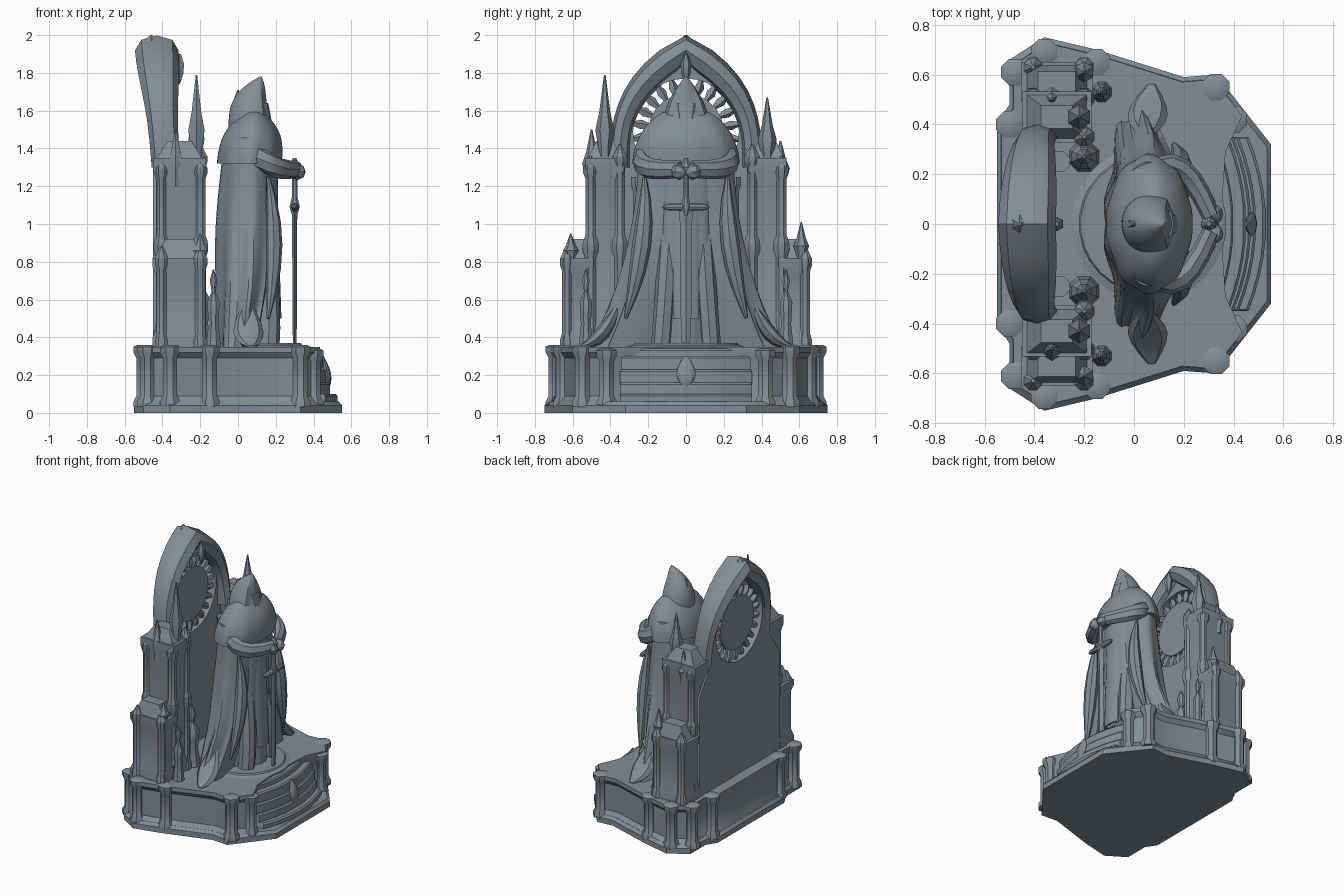
import bpy, bmesh, math
from math import sin, cos, pi, tau
from mathutils import Vector

if "Cube" in bpy.data.objects:
    bpy.data.objects.remove(bpy.data.objects["Cube"])

stone = bpy.data.materials.new("slate_grey_stone")
stone.use_nodes = True
stone.diffuse_color = (.22, .27, .31, 1)
stone.node_tree.nodes["Principled BSDF"].inputs["Base Color"].default_value = stone.diffuse_color
parts = []
X, Z = Vector((1, 0, 0)), Vector((0, 0, 1))
FLOOR = .35      # top of the plinth
SPRING = 1.3     # where the arch starts to curve
RISE = .62
SPAN = .35
TOWER_X = -.31
SWORD_X = .3


def loft(name, rings):
    """Skin a stack of equal-length rings and cap both ends."""
    bm = bmesh.new()
    rows = [[bm.verts.new(point) for point in ring] for ring in rings]
    count = len(rows[0])
    for lower, upper in zip(rows, rows[1:]):
        for i in range(count):
            j = (i + 1) % count
            bm.faces.new((lower[i], lower[j], upper[j], upper[i]))
    bm.faces.new(rows[0][::-1])
    bm.faces.new(rows[-1])
    bmesh.ops.recalc_face_normals(bm, faces=bm.faces)
    mesh = bpy.data.meshes.new(name)
    bm.to_mesh(mesh)
    bm.free()
    mesh.materials.append(stone)
    ob = bpy.data.objects.new(name, mesh)
    bpy.context.collection.objects.link(ob)
    parts.append(ob)
    return ob


def even(low, high, *scales):
    """Profile of evenly spaced heights, one for each scale."""
    step = (high - low) / (len(scales) - 1)
    return [(low + step * i, scale) for i, scale in enumerate(scales)]


def moulding(low, high, band, flare=1.4):
    """Profile with a flared foot and a flared cap."""
    return [(low, flare), (low + band, flare), (low + band * 2, 1),
            (high - band * 2, 1), (high - band, flare), (high, flare)]


def stack(name, x, y, half_x, half_y, profile, sides=8):
    """Upright post or block whose flat sides lie at the half sizes."""
    reach = 1 / cos(pi / sides)
    corners = [pi / sides + tau * i / sides for i in range(sides)]
    return loft(name, [[(x + half_x * scale * reach * cos(a), y + half_y * scale * reach * sin(a), z)
                        for a in corners] for z, scale in profile])


def post(name, x, y, radius, profile, sides=8):
    return stack(name, x, y, radius, radius, profile, sides)


def slab(name, half, profile, size=1):
    """Stack a left-right symmetric outline."""
    outline = half + [(x, -y) for x, y in reversed(half)]
    return loft(name, [[(x * size * scale, y * size * scale, z) for x, y in outline]
                       for z, scale in profile])


def even_taper(t):
    return 1


def spindle(t):
    return .2 + .8 * sin(pi * t)


def pointed(t):
    return 1 - .8 * t


def slim(t):
    return 1 - .4 * t


def tube(name, path, width, depth, axis=X, taper=even_taper, sides=8):
    """Sweep an oval along a path, with its depth along the axis."""
    path = [Vector(point) for point in path]
    last = len(path) - 1
    rings = []
    for i, point in enumerate(path):
        tangent = path[min(i + 1, last)] - path[max(i - 1, 0)]
        across = tangent.cross(axis).normalized() * width * taper(i / last)
        along = axis * depth * taper(i / last)
        rings.append([point + across * cos(tau * k / sides) + along * sin(tau * k / sides)
                      for k in range(sides)])
    return loft(name, rings)


def bend(start, middle, end, steps=6):
    """Smooth path pulled towards the middle point."""
    start, middle, end = Vector(start), Vector(middle), Vector(end)
    return [start.lerp(middle, t / steps).lerp(middle.lerp(end, t / steps), t / steps)
            for t in range(steps + 1)]


# Base: wide foot, then a plinth with moulded foot and cornice
back = [(.33, .6), (.2, .59), (-.15, .7), (-.36, .75), (-.5, .66), (-.5, .48), (-.55, .4), (-.55, .15)]
slab("base_foot", [(.55, .1), (.55, .32), (.44, .46)] + back, [(0, 1), (.04, 1), (.06, .97)])
slab("plinth", [(.37, .15), (.38, .3), (.45, .45)] + back, moulding(.03, FLOOR, .03, 1.04), .93)
for side in (1, -1):
    for x, y, high in [(.33, .55, FLOOR), (.4, .42, .33), (-.15, .65, FLOOR), (-.36, .69, FLOOR),
                       (-.48, .61, FLOOR), (-.5, .4, FLOOR)]:
        post("plinth_pillar", x, side * y, .038, moulding(.03, high, .03) + [(high + .01, .9)])

# Curved front stairs, medallion and round dais
for top, reach in [(.1, .53), (.16, .49), (.23, .47), (.3, .45), (.34, .4)]:
    edge = [(reach - .07 * t * t, SPAN * t) for t in (.2, .4, .6, .8, 1)]
    slab("front_step", edge + [(0, SPAN)], [(.02, 1), (top - .01, 1), (top, .98)])
tube("step_medallion", bend((.48, 0, .13), (.48, 0, .2), (.45, 0, .3)), .05, .02, X, spindle)
post("dais", .06, 0, .31, [(FLOOR - .02, 1), (FLOOR, 1), (FLOOR + .01, .9), (FLOOR + .02, .88)], 28)

# Pointed arch, flaring and leaning back towards its crown
rising = [i / 10 for i in range(10)]
sweep = [(1, t) for t in rising] + [(0, 1)] + [(-1, t) for t in reversed(rising)]
curve = [(side * SPAN * (1 - t ** 3), SPRING + RISE * t) for side, t in sweep]
lean = [(-.38 - .05 * t, y, z) for (side, t), (y, z) in zip(sweep, curve)]
tube("pointed_arch", lean, .052, .077, X, lambda t: 1 + .5 * sin(pi * t) ** 4)
post("arch_finial", -.46, 0, .06, even(1.9, 2, 1, .8, .1), 6)
post("arch_pendant", -.31, 0, .025, even(1.74, 1.9, .1, .8, 1, .3), 6)

# Back wall with a round window opening
foot = [(.48, FLOOR), (.48, 1.1)]
outline = foot + curve + [(-y, z) for y, z in reversed(foot)]
wall = loft("back_wall", [[(x, y, z) for y, z in outline] for x in (-.45, -.38)])
ROSE = Vector((-.41, 0, 1.49))
cutter = tube("window_cutter", [ROSE - X, ROSE + X], .28, .28, Z, sides=32)
cutter.hide_render = True
cut = wall.modifiers.new("window", "BOOLEAN")
cut.object = cutter
cut.solver = "EXACT"
bpy.context.view_layer.objects.active = wall
bpy.ops.object.modifier_apply(modifier="window")
parts.remove(cutter)
bpy.data.objects.remove(cutter)

# Rose window: centre disc and radiating petals
tube("rose_disc", [ROSE - X * .02, ROSE + X * .02], .2, .2, Z, sides=20)
PETALS = 22
for i in range(PETALS):
    ray = Vector((0, sin(tau * i / PETALS), cos(tau * i / PETALS)))
    tube("rose_petal", [ROSE + ray * r for r in (.17, .24, .31)], .028, .03, X, spindle, 5)


def pinnacle(x, y, low, tip, radius=.036):
    post("pinnacle", x, y, radius, even(low, tip, .8, .8, 1.2, .7, .4, .1), 6)


def statue(x, y, radius, high):
    post("niche_figure", x, y, radius, even(FLOOR, high, 1.2, 1, .8, .9, 1, .3, .6, .1))


# Side towers with clustered shafts, spires and niche figures
for side in (1, -1):
    stack("main_tower", TOWER_X, side * .43, .125, .092, moulding(FLOOR, 1.35, .06, 1.12), 4)
    stack("main_tower_roof", TOWER_X, side * .43, .125, .092, even(1.34, 1.44, 1, .5), 4)
    stack("outer_tower", TOWER_X, side * .57, .125, .07, moulding(FLOOR, .82, .045, 1.15), 4)
    stack("outer_tower_roof", TOWER_X, side * .57, .125, .07, even(.81, .92, 1, .6), 4)
    for x in (-.405, -.2):
        for y, high in [(.35, 1.36), (.505, 1.3)]:
            post("lower_shaft", x, side * y, .03, moulding(FLOOR, .9, .04))
            post("upper_shaft", x, side * y, .028, moulding(.88, high, .03))
            post("shaft_cap", x, side * y, .036, even(high, high + .06, 1, .2))
        post("outer_shaft", x, side * .63, .027, moulding(FLOOR, .82, .035))
        post("shaft_cap", x, side * .63, .036, even(.82, .88, 1, .2))
    pinnacle(-.22, side * .43, SPRING, 1.73 - .06 * side)
    pinnacle(-.33, side * .5, 1.2, 1.47 - .03 * side)
    pinnacle(-.2, side * .61, .8, .98 + .03 * side, .03)
    post("inner_column", -.3, side * .25, .03, moulding(FLOOR, 1.25, .04))
    statue(-.13, side * .53, .033, .76)
    statue(-.2, side * .27, .05, .8)


def draped(name, low, high, shape, steps=10, points=56):
    """Loft cloth; shape gives centre, half depth, half width, folds, front gap."""
    rings = []
    for step in range(steps + 1):
        u = step / steps
        centre, depth, width, fold, gap = shape(u)
        ring = []
        for i in range(points):
            a = tau * i / points
            front = min(a, tau - a)
            m = 1 + fold * sin(9 * front + 2 * u) - gap * max(0, 1 - front ** 4)
            ring.append((centre + depth * m * cos(a), width * m * sin(a), low + (high - low) * u))
        rings.append(ring)
    return loft(name, rings)


# Cloaked and hooded figure
draped("cloak", FLOOR - .01, 1.46, lambda u: (
    .02 + .04 * min(1, 3 * u), .13 + .05 * sin(pi * u), .25 + .23 * (1 - u) ** 2.3,
    .08 * (1 - u), .45 * (1 - u * u)))
draped("shoulder_mantle", 1.32, 1.62, lambda u: (
    .06 + .025 * u, .16 * (1 - u ** 3) + .01, .268 * math.sqrt(1 - u * u) + .01, .02 * (1 - u), 0))
draped("hood", 1.5, 1.78, lambda u: (
    .07 + .05 * u ** 4, .115 * (1 - u ** 3) + .005, .12 * (1 - u * u) + .005, 0, .25 * sin(pi * u)))
draped("robe", FLOOR, SPRING, lambda u: (.09, .12, .16, .07 * (1 - u), 0))
post("hood_back_peak", 0, 0, .035, even(1.6, 1.71, 1, .7, .1), 6)
tube("bearded_face", bend((.13, 0, 1.64), (.17, 0, 1.5), (.2, 0, 1.36)), .06, .03, X, pointed)
tube("tabard", [(.19, 0, 1.2), (.2, 0, .8), (.21, 0, .5)], .07, .02)

# Limbs and cloth edges on both sides
for side in (1, -1):
    tube("leg", bend((.1, side * .08, 1.1), (.18, side * .11, .6), (.16, side * .13, .36)), .055, .06)
    tube("cloak_edge", bend((.16, side * .22, 1.25), (.22, side * .2, .9), (.16, side * .32, .5)),
         .05, .045, X, spindle)
    tube("cloak_train", bend((.05, side * .35, .6), (.05, side * .42, .38), (.07, side * .56, FLOOR)),
         .04, .08, X, spindle)
    tube("sleeve", bend((.08, side * .19, 1.39), (.19, side * .32, 1.27), (.31, side * .03, 1.29)),
         .06, .075, Z, slim)
    tube("hand", bend((.28, side * .07, 1.28), (.33, side * .04, 1.28), (.32, 0, 1.27)), .045, .045, Z, spindle)

# Grounded sword
tube("sword_blade", [(SWORD_X, 0, z) for z in (1.1, .45, FLOOR)], .034, .014, X, slim, 4)
tube("sword_guard", [(SWORD_X, .125 * t, 1.09) for t in (-1, -.8, 0, .8, 1)], .022, .022, X, spindle)
post("sword_grip", SWORD_X, 0, .03, even(1.04, 1.35, .4, .9, .5, .5, .5, 1, .3))

# Smooth shading with crisp edges
bpy.ops.object.select_all(action="DESELECT")
for ob in parts:
    ob.select_set(True)
bpy.context.view_layer.objects.active = wall
bpy.ops.object.shade_smooth_by_angle(angle=math.radians(35))
